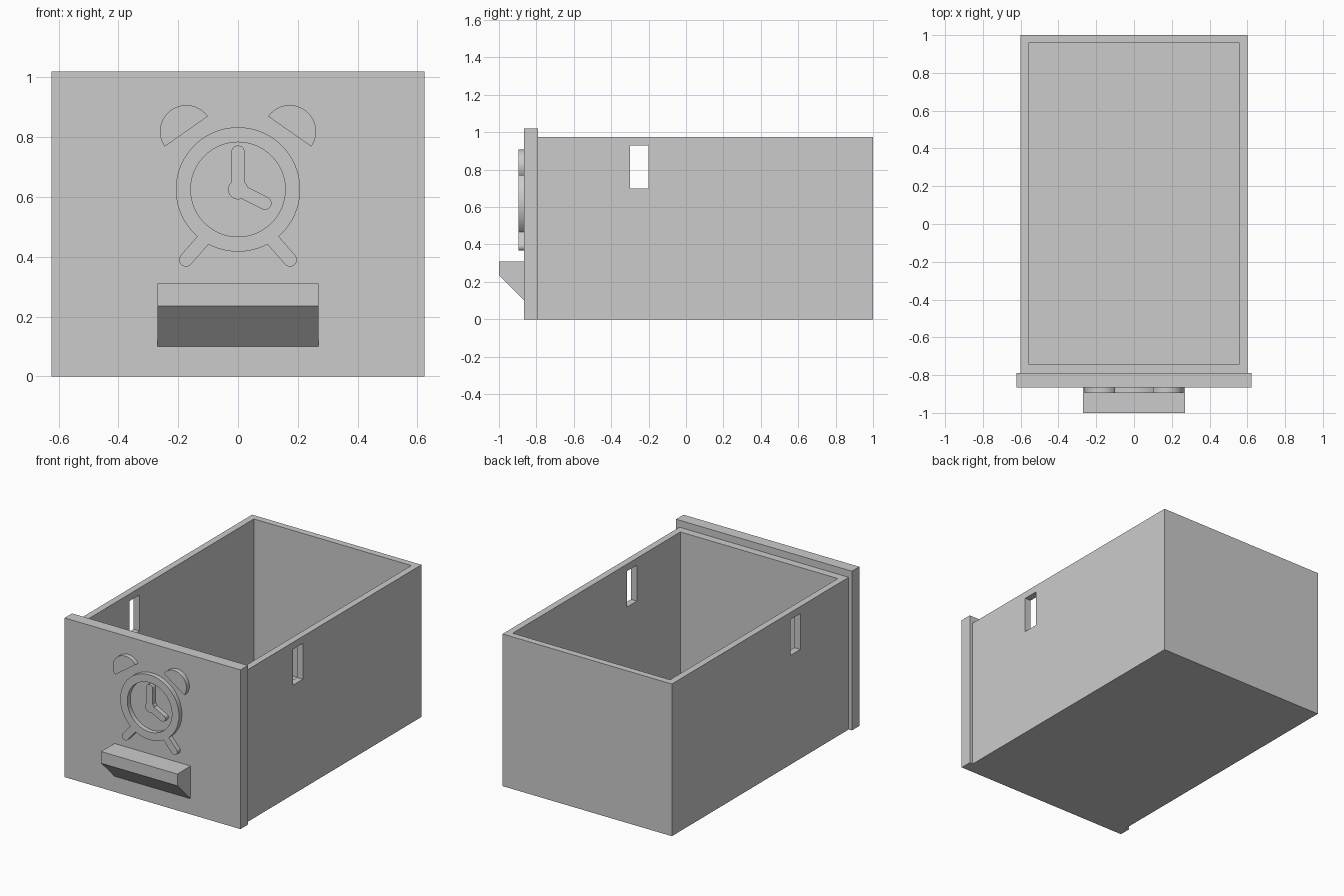
import bpy, bmesh
from math import cos, sin, pi, atan2, radians

old = bpy.data.objects.get("Cube")
if old:
    bpy.data.objects.remove(old, do_unlink=True)

grey = bpy.data.materials.new("plain grey")
grey.use_nodes = True
colour = (0.6, 0.6, 0.6, 1)
grey.diffuse_color = colour
grey.node_tree.nodes["Principled BSDF"].inputs["Base Color"].default_value = colour


def finish(name, bm):
    bmesh.ops.recalc_face_normals(bm, faces=bm.faces)
    mesh = bpy.data.meshes.new(name)
    bm.to_mesh(mesh)
    bm.free()
    mesh.materials.append(grey)
    obj = bpy.data.objects.new(name, mesh)
    bpy.context.collection.objects.link(obj)
    return obj


def box(name, x, y, z):
    """Box from (low, high) spans on each axis."""
    bm = bmesh.new()
    bmesh.ops.create_cube(bm, size=1)
    for v in bm.verts:
        for i, (low, high) in enumerate((x, y, z)):
            v.co[i] = high if v.co[i] > 0 else low
    return finish(name, bm)


def prism(name, points, offset):
    """Extrude a closed outline of 3D points along an offset."""
    bm = bmesh.new()
    face = bm.faces.new([bm.verts.new(p) for p in points])
    result = bmesh.ops.extrude_face_region(bm, geom=[face], use_keep_orig=True)
    moved = [g for g in result["geom"] if isinstance(g, bmesh.types.BMVert)]
    bmesh.ops.translate(bm, verts=moved, vec=offset)
    return finish(name, bm)


def combine(obj, other, operation):
    mod = obj.modifiers.new(operation.title(), "BOOLEAN")
    mod.object, mod.operation, mod.solver = other, operation, "EXACT"
    bpy.ops.object.select_all(action="DESELECT")
    bpy.context.view_layer.objects.active = obj
    obj.select_set(True)
    bpy.ops.object.modifier_apply(modifier=mod.name)
    bpy.data.objects.remove(other, do_unlink=True)


def smooth(obj):
    bpy.ops.object.select_all(action="DESELECT")
    bpy.context.view_layer.objects.active = obj
    obj.select_set(True)
    bpy.ops.object.shade_smooth_by_angle(angle=radians(30))


# Relief depth: slightly sunk into the panel
FACE, RELIEF, SINK = -0.865, 0.03, 0.01


def arc(cx, cz, r, start, end, steps):
    return [(cx + r * cos(start + (end - start) * i / steps),
             cz + r * sin(start + (end - start) * i / steps)) for i in range(steps + 1)]


def relief(name, outline, extra=0):
    points = [(x, FACE + SINK + extra, z) for x, z in outline]
    return prism(name, points, (0, -RELIEF - SINK - 2 * extra, 0))


def disc(name, r, extra=0):
    return relief(name, arc(0, CLOCK_Z, r, 0, 2 * pi, 96)[:-1], extra)


def capsule(name, a, b, r):
    t = atan2(b[1] - a[1], b[0] - a[0])
    return relief(name, arc(*b, r, t - pi / 2, t + pi / 2, 16)
                  + arc(*a, r, t + pi / 2, t + 3 * pi / 2, 16))


# Drawer box, hollowed, with a slot through both sides
drawer = box("drawer_box", (-0.6, 0.6), (-0.79, 1), (0, 0.975))
combine(drawer, box("hollow", (-0.558, 0.558), (-0.74, 0.958), (0.042, 1.2)), "DIFFERENCE")
combine(drawer, box("slot", (-1, 1), (-0.3, -0.2), (0.7, 0.93)), "DIFFERENCE")

# Front panel
box("front_panel", (-0.623, 0.623), (FACE, -0.79), (0, 1.02))

# Wedge handle
wedge = [(FACE, 0.31), (-1, 0.31), (-1, 0.235), (FACE, 0.1)]
prism("handle", [(-0.27, y, z) for y, z in wedge], (0.54, 0, 0))

# Clock ring with feet
CLOCK_Z = 0.625
ring = disc("clock_ring", 0.208)
for side in (-1, 1):
    foot = capsule("foot", (side * 0.104, 0.47), (side * 0.174, 0.39), 0.023)
    combine(ring, foot, "UNION")
combine(ring, disc("ring_hole", 0.158, 0.02), "DIFFERENCE")
smooth(ring)

# Clock hands and hub
hands = disc("clock_hands", 0.033)
for tip in ((0, 0.75), (0.09, 0.579)):
    combine(hands, capsule("hand", (0, CLOCK_Z), tip, 0.022), "UNION")
smooth(hands)

# Half-round bells, tilted outward
for side, name in ((1, "left_bell"), (-1, "right_bell")):
    tilt = radians(-35)
    outline = arc(0.173, 0.819, 0.088, tilt, tilt + pi, 40)
    smooth(relief(name, [(side * x, z) for x, z in outline]))
